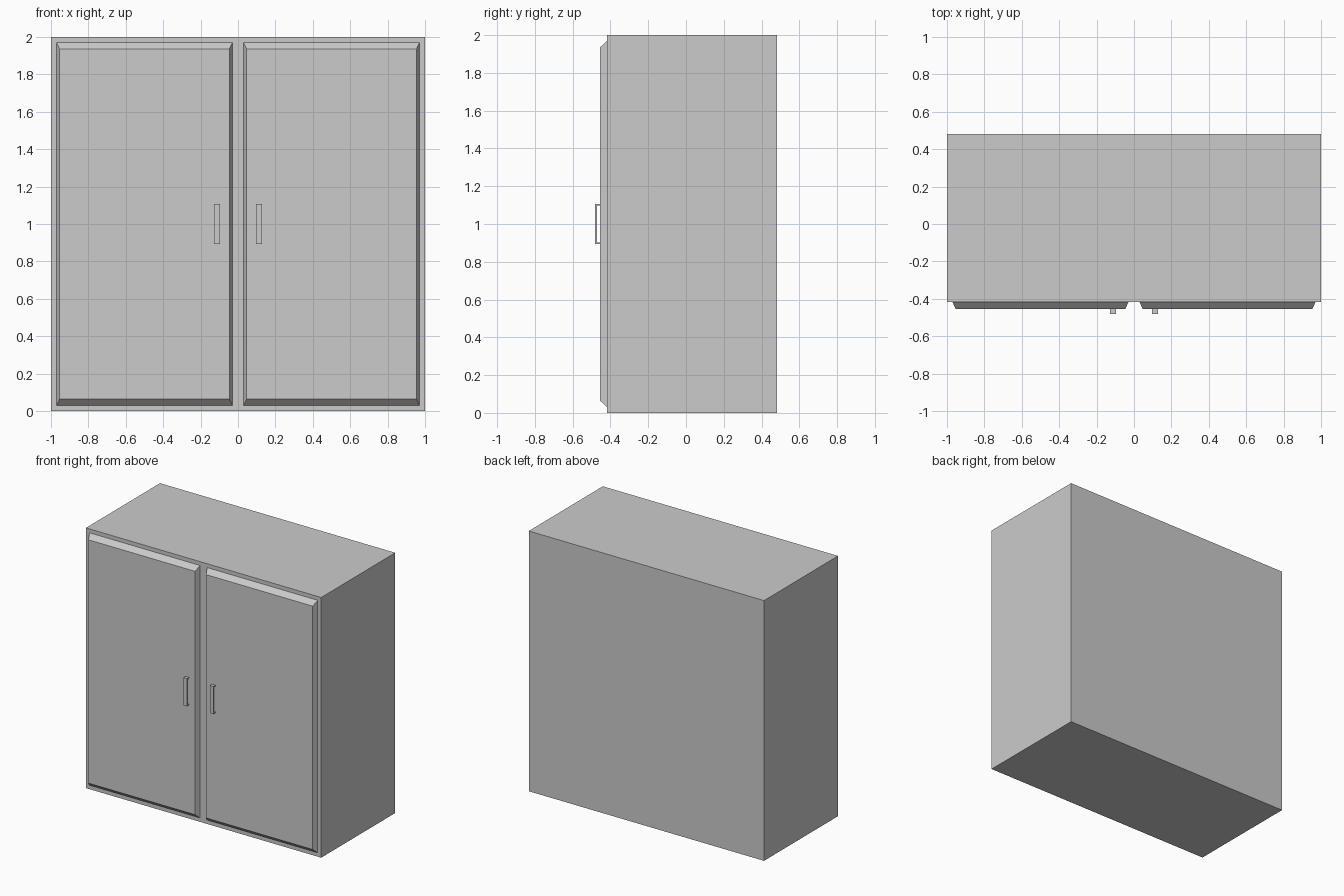
import bpy, bmesh

if "Cube" in bpy.data.objects:
    bpy.data.objects.remove(bpy.data.objects["Cube"])

BODY_FRONT, BODY_BACK = -0.418, 0.481
DOOR_FRONT, HANDLE_FRONT = -0.455, -0.481


def make_object(name, verts, faces, mirror=False):
    mesh = bpy.data.meshes.new(name)
    mesh.from_pydata(verts, [], faces)
    bm = bmesh.new()
    bm.from_mesh(mesh)
    bmesh.ops.recalc_face_normals(bm, faces=bm.faces)
    bm.to_mesh(mesh)
    bm.free()
    obj = bpy.data.objects.new(name, mesh)
    bpy.context.collection.objects.link(obj)
    if mirror:
        mod = obj.modifiers.new("mirror", 'MIRROR')
        mod.use_mirror_merge = False
    return obj


def prism(name, loop_a, loop_b, mirror=False):
    """Closed solid between two matching loops of points."""
    n = len(loop_a)
    sides = [(i, (i + 1) % n, (i + 1) % n + n, i + n) for i in range(n)]
    caps = [tuple(range(n)), tuple(range(n, 2 * n))]
    return make_object(name, loop_a + loop_b, sides + caps, mirror)


def rect(x0, x1, z0, z1, y):
    return [(x0, y, z0), (x1, y, z0), (x1, y, z1), (x0, y, z1)]


# Cabinet body
prism("cabinet_body", rect(-1, 1, 0, 2, BODY_BACK), rect(-1, 1, 0, 2, BODY_FRONT))

# Pair of doors: raised panels that taper towards the front
prism("doors",
      rect(0.03, 0.97, 0.03, 1.97, BODY_FRONT),
      rect(0.0465, 0.9535, 0.065, 1.935, DOOR_FRONT), mirror=True)

# Pair of handles: flat U-shaped profile in y-z, extruded along x
t = 0.009
z0, z1 = 0.894, 1.107
profile = [(DOOR_FRONT, z0), (HANDLE_FRONT, z0), (HANDLE_FRONT, z1), (DOOR_FRONT, z1),
           (DOOR_FRONT, z1 - t), (HANDLE_FRONT + t, z1 - t),
           (HANDLE_FRONT + t, z0 + t), (DOOR_FRONT, z0 + t)]
prism("door_handles",
      [(0.0975, y, z) for y, z in profile],
      [(0.127, y, z) for y, z in profile], mirror=True)
